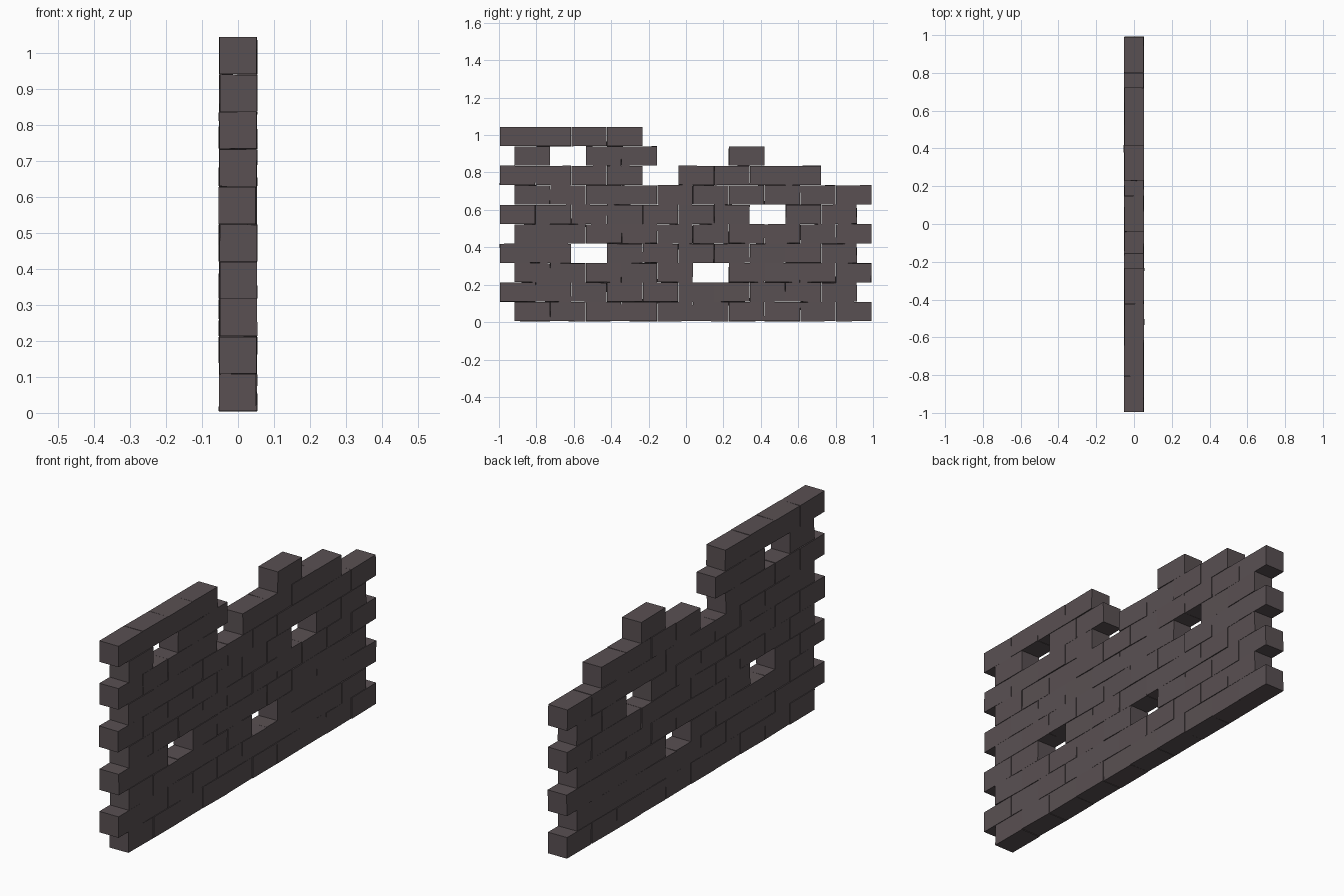
import bpy, bmesh, random
from mathutils import Matrix, Euler

if "Cube" in bpy.data.objects:
    bpy.data.objects.remove(bpy.data.objects["Cube"])

random.seed(4)
PITCH, COURSE = 0.191, 0.104     # brick spacing along y, course height
LENGTH, THICK, HEIGHT = 0.189, 0.103, 0.1025

stone = bpy.data.materials.new("dark_stone")
stone.diffuse_color = (0.10, 0.08, 0.085, 1)
stone.use_nodes = True
stone.node_tree.nodes["Principled BSDF"].inputs["Base Color"].default_value = stone.diffuse_color

# Ruined courses from bottom to top: '#' is a brick, '.' is a hole
courses = [
    "##########",
    "##########",
    "#####.####",
    "##.#######",
    "##########",
    "#######.##",
    "##########",
    "####.####.",
    "#.##..#...",
    "####......",
]

for row, pattern in enumerate(courses):
    bm = bmesh.new()
    # Running bond: alternate courses shift sideways
    start = -0.918 if row % 2 == 0 else -0.996
    z = 0.0065 + (row + 0.5) * COURSE - 0.0025
    for i, mark in enumerate(pattern):
        if mark == ".":
            continue
        # Each brick sits very slightly crooked
        tilt = Euler((random.uniform(-0.012, 0.012),
                      random.uniform(-0.015, 0.015),
                      random.uniform(-0.012, 0.012)))
        x = random.uniform(-0.0015, 0.0015)
        y = start + (i + 0.5) * PITCH
        mat = (Matrix.Translation((x, y, z)) @ tilt.to_matrix().to_4x4()
               @ Matrix.Diagonal((THICK, LENGTH, HEIGHT, 1)))
        bmesh.ops.create_cube(bm, size=1, matrix=mat)
    mesh = bpy.data.meshes.new(f"brick_course_{row + 1}")
    bm.to_mesh(mesh)
    bm.free()
    mesh.materials.append(stone)
    obj = bpy.data.objects.new(mesh.name, mesh)
    bpy.context.collection.objects.link(obj)
